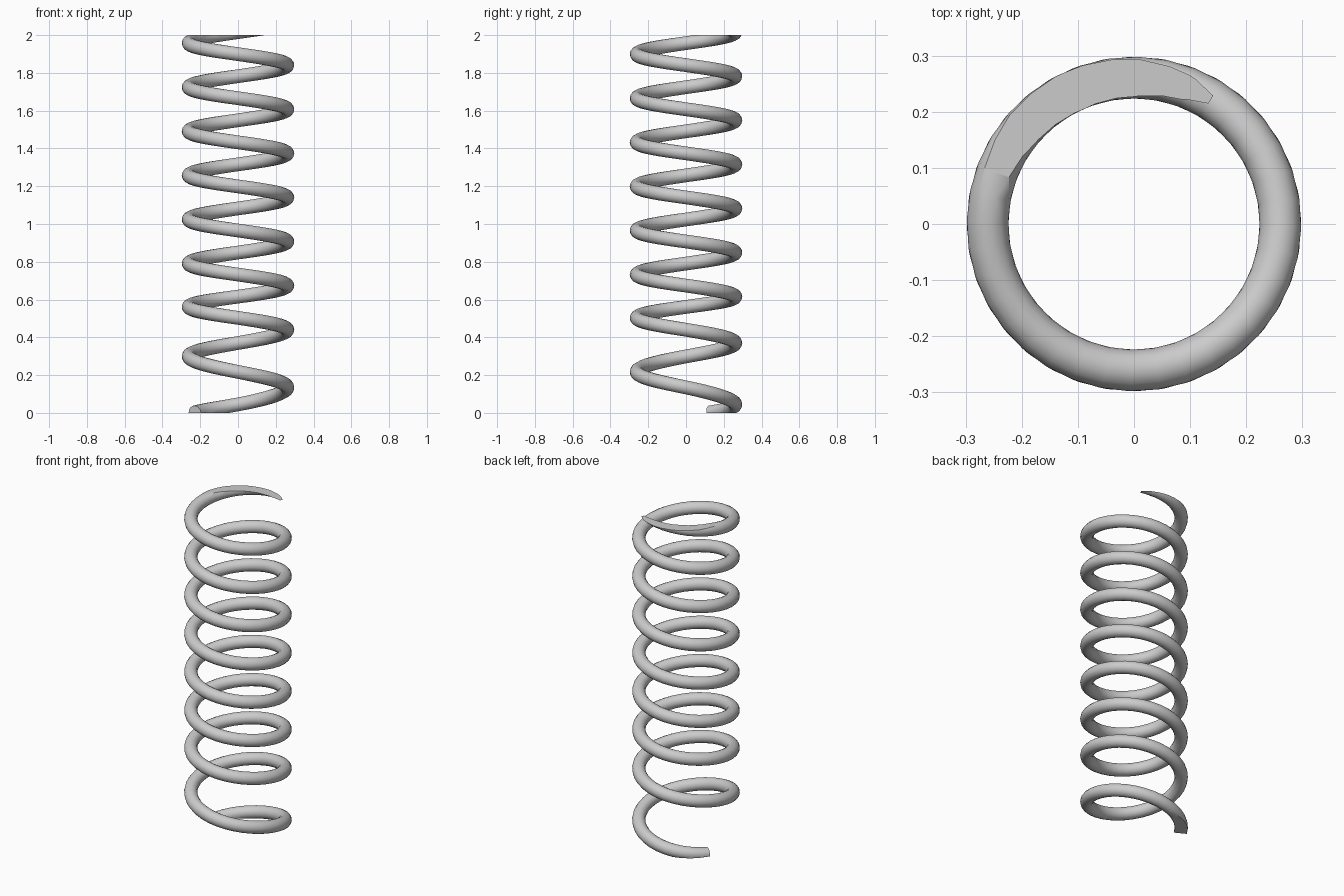
import bpy, bmesh, math
from mathutils import Vector

if "Cube" in bpy.data.objects:
    bpy.data.objects.remove(bpy.data.objects["Cube"])

COIL_R, WIRE_R = 0.261, 0.037
SIDES, STEPS = 14, 9            # wire sides, rings per quarter turn
START, END = -0.68, 32.8        # in quarter turns, 0 = back (+y)
# Height at each quarter turn while the pitch tightens, then constant pitch
RISE = [0.045, 0.135, 0.217, 0.299, 0.370, 0.440, 0.503, 0.561, 0.6155]
PITCH = 0.05835


def knot(i):
    if i < 0:
        return RISE[0] + 0.062 * i
    return RISE[i] if i < len(RISE) else RISE[-1] + PITCH * (i - len(RISE) + 1)


def height(q):
    i = math.floor(q)
    t = q - i
    a, b, c, d = (knot(i + k) for k in (-1, 0, 1, 2))
    return b + 0.5 * t * (c - a + t * (2*a - 5*b + 4*c - d + t * (3*(b - c) + d - a)))


def centre(q):
    ang = math.radians(90 - 90 * q)
    return Vector((COIL_R * math.cos(ang), COIL_R * math.sin(ang), height(q)))


# Sweep the round wire along the helix
bm = bmesh.new()
rings = []
n = int((END - START) * STEPS)
for k in range(n + 1):
    q = START + (END - START) * k / n
    p = centre(q)
    tangent = (centre(q + 0.01) - centre(q - 0.01)).normalized()
    out = Vector((p.x, p.y, 0)).normalized()
    up = tangent.cross(out).normalized()
    rings.append([bm.verts.new(p + WIRE_R * (out * math.cos(a) + up * math.sin(a)))
                  for a in (2 * math.pi * s / SIDES for s in range(SIDES))])
for r0, r1 in zip(rings, rings[1:]):
    for s in range(SIDES):
        t = (s + 1) % SIDES
        bm.faces.new((r0[s], r0[t], r1[t], r1[s]))
bm.faces.new(rings[0])
bm.faces.new(rings[-1])

# Grind both ends flat
for z, direction in ((0.0, -1), (2.0, 1)):
    cut = bmesh.ops.bisect_plane(bm, geom=bm.verts[:] + bm.edges[:] + bm.faces[:],
                                 plane_co=(0, 0, z), plane_no=(0, 0, direction),
                                 clear_outer=True)
    edges = [e for e in cut["geom_cut"] if isinstance(e, bmesh.types.BMEdge)]
    filled = bmesh.ops.holes_fill(bm, edges=edges, sides=0)
    bmesh.ops.triangulate(bm, faces=filled["faces"])
bmesh.ops.recalc_face_normals(bm, faces=bm.faces[:])

mesh = bpy.data.meshes.new("coil_spring")
bm.to_mesh(mesh)
bm.free()
spring = bpy.data.objects.new("coil_spring", mesh)
bpy.context.collection.objects.link(spring)
bpy.context.view_layer.objects.active = spring
spring.select_set(True)
bpy.ops.object.shade_smooth_by_angle(angle=math.radians(35))
